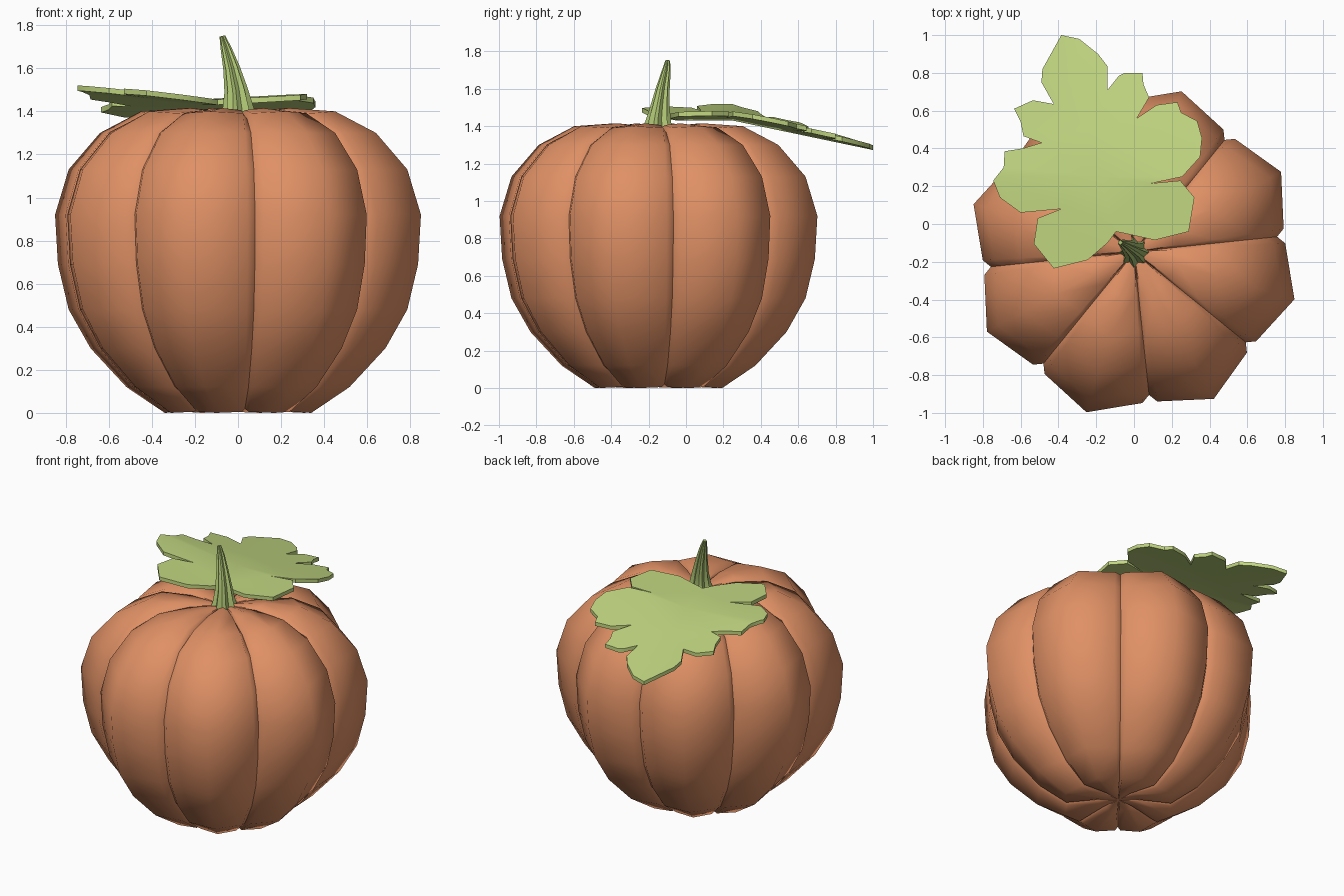
import bpy, bmesh
from math import sin, cos, pi, radians
from mathutils import Vector

if "Cube" in bpy.data.objects:
    bpy.data.objects.remove(bpy.data.objects["Cube"])


def finish(name, bm, color, angle):
    bmesh.ops.recalc_face_normals(bm, faces=bm.faces)
    mesh = bpy.data.meshes.new(name)
    bm.to_mesh(mesh)
    bm.free()
    ob = bpy.data.objects.new(name, mesh)
    bpy.context.collection.objects.link(ob)
    mat = bpy.data.materials.new(name + "_color")
    mat.diffuse_color = (*color, 1)
    mat.use_nodes = True
    mat.node_tree.nodes["Principled BSDF"].inputs["Base Color"].default_value = mat.diffuse_color
    mesh.materials.append(mat)
    bpy.ops.object.select_all(action='DESELECT')
    ob.select_set(True)
    bpy.context.view_layer.objects.active = ob
    bpy.ops.object.shade_smooth_by_angle(angle=radians(angle))
    return ob


def loft(rings):
    """Skin a list of closed point rings and cap both ends with a centre fan."""
    bm = bmesh.new()
    vs = [[bm.verts.new(p) for p in r] for r in rings]
    n = len(vs[0])
    for a, b in zip(vs, vs[1:]):
        for i in range(n):
            j = (i + 1) % n
            bm.faces.new((a[i], a[j], b[j], b[i]))
    for r in (vs[0], vs[-1]):
        c = bm.verts.new(sum((v.co for v in r), Vector()) / n)
        for i in range(n):
            bm.faces.new((r[i], r[(i + 1) % n], c))
    return bm


# Pumpkin body: eight lobes, each with groove, side, crest, side columns
AXIS_Y = -0.147
profile = [(0.13, 0.03), (0.355, 0), (0.54, 0.12), (0.714, 0.30), (0.82, 0.48),
           (0.872, 0.69), (0.886, 0.92), (0.82, 1.13), (0.668, 1.30),
           (0.47, 1.40), (0.25, 1.415), (0.07, 1.40)]
columns = [(0, 0.86, 1), (2.8, 0.905, 0.25), (22.5, 1, 0), (42.2, 0.905, 0.25)]
rings = []
for r, z in profile:
    dip = -0.035 if z > 1.35 else 0.02 if z < 0.05 else 0   # grooves cut into the ends
    rings.append([(r * k * cos(radians(6 + 45 * lobe + a)),
                   AXIS_Y + r * k * sin(radians(6 + 45 * lobe + a)), z + dip * g)
                  for lobe in range(8) for a, k, g in columns])
finish("pumpkin_body", loft(rings), (0.74, 0.28, 0.13), 60)

# Stem: ridged tapering star section along a bent path (x, y, z, radius)
path = [(0.0, -0.15, 1.37, 0.088), (-0.003, -0.15, 1.42, 0.07), (-0.01, -0.14, 1.50, 0.053),
        (-0.03, -0.125, 1.60, 0.038), (-0.055, -0.107, 1.69, 0.025), (-0.073, -0.098, 1.75, 0.013)]
rings = [[(x + r * (0.72 if i % 2 else 1) * cos(pi * i / 8),
           y + r * (0.72 if i % 2 else 1) * sin(pi * i / 8), z + 0.25 * r * cos(pi * i / 8) * (z > 1.4))
          for i in range(16)] for x, y, z, r in path]
finish("stem", loft(rings), (0.42, 0.55, 0.17), 30)

# Leaf: lobed outline, cut along veins, then bent and thickened
outline = [(-.385, 1.0), (-.29, .98), (-.19, .90), (-.14, .835), (-.14, .71), (-.08, .785),
           (-.05, .80), (.045, .80), (.05, .74), (.08, .67), (.015, .56), (.12, .63),
           (.23, .645), (.25, .59), (.335, .545), (.36, .455), (.35, .355), (.255, .25),
           (.09, .215), (.245, .23), (.32, .14), (.29, -.04), (.11, -.085), (-.095, -.04),
           (-.14, -.10), (-.245, -.19), (-.425, -.235), (-.53, -.105), (-.51, .03),
           (-.385, .08), (-.60, .06), (-.71, .14), (-.745, .23), (-.69, .30), (-.685, .385),
           (-.59, .40), (-.49, .43), (-.585, .465), (-.60, .54), (-.635, .61), (-.535, .655),
           (-.425, .635), (-.49, .75), (-.485, .82)]
bm = bmesh.new()
bm.faces.new([bm.verts.new((x, y, 0)) for x, y in outline])
cuts = [((-.1, -.04, 0), (1, .27, 0)), ((0, .25, 0), (0, 1, 0)), ((0, .5, 0), (0, 1, 0)),
        ((0, .02, 0), (0, 1, 0)), ((0, .75, 0), (0, 1, 0))]
for co, no in cuts:
    bmesh.ops.bisect_plane(bm, geom=bm.verts[:] + bm.edges[:] + bm.faces[:],
                           plane_co=co, plane_no=no, dist=1e-5)
bmesh.ops.triangulate(bm, faces=bm.faces[:])
for v in bm.verts:
    x, y, _ = v.co
    d = x + 0.1 + 0.27 * (y + 0.04)                 # distance from the main vein
    v.co.z = 1.455 + (0.055 * d if d > 0 else -0.113 * d) - 0.21 * max(0, y - 0.25)
bmesh.ops.recalc_face_normals(bm, faces=bm.faces)
if sum(f.normal.z for f in bm.faces) < 0:
    bmesh.ops.reverse_faces(bm, faces=bm.faces[:])
top = bm.faces[:]
ret = bmesh.ops.extrude_face_region(bm, geom=top, use_keep_orig=True)
for v in [g for g in ret["geom"] if isinstance(g, bmesh.types.BMVert)]:
    v.co.z -= 0.025
finish("leaf", bm, (0.54, 0.68, 0.22), 35)
